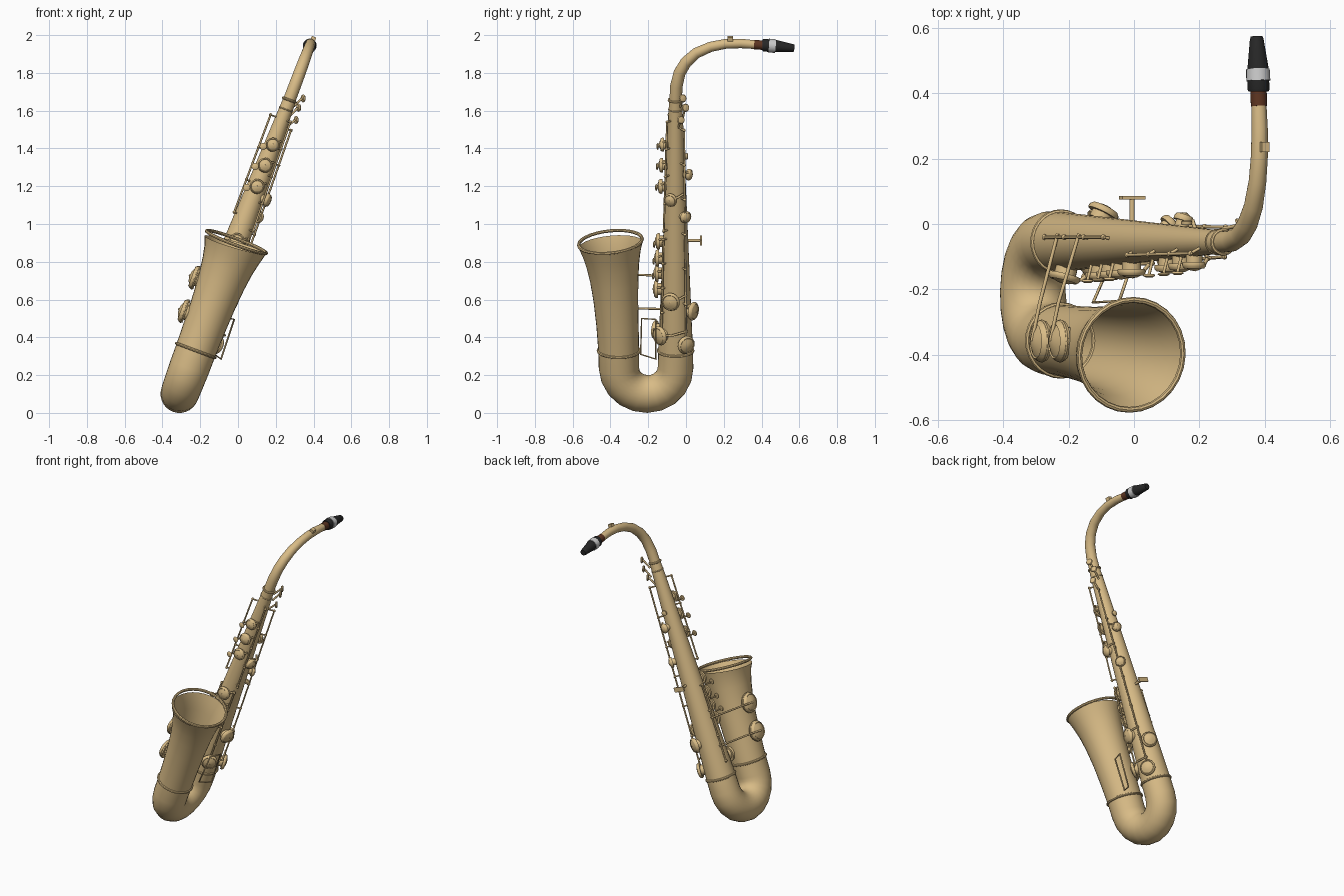
import bpy, bmesh
from math import sin, cos, pi, radians
from mathutils import Vector, Matrix

if "Cube" in bpy.data.objects:
    bpy.data.objects.remove(bpy.data.objects["Cube"])

# Everything is modelled upright (tube along z), then leaned over about y
LEAN = Matrix.Translation((-0.347, 0, 0)) @ Matrix.Rotation(radians(20.5), 4, 'Y')
AXIS_Y = -0.055


def material(name, r, g, b):
    m = bpy.data.materials.new(name)
    m.diffuse_color = (r, g, b, 1)
    m.use_nodes = True
    m.node_tree.nodes["Principled BSDF"].inputs["Base Color"].default_value = m.diffuse_color
    return m


BRASS = material("brass", 0.69, 0.50, 0.24)
BLACK = material("ebonite", 0.02, 0.02, 0.02)
CORK = material("cork", 0.11, 0.035, 0.015)
SILVER = material("silver", 0.65, 0.65, 0.66)


def add(name, data, mat, leaned=True):
    data.materials.append(mat)
    ob = bpy.data.objects.new(name, data)
    bpy.context.collection.objects.link(ob)
    if leaned:
        ob.matrix_world = LEAN
    return ob


def skin(name, rings, mat, caps=(False, False), closed=False):
    bm = bmesh.new()
    rows = [[bm.verts.new(p) for p in ring] for ring in rings]
    pairs = list(zip(rows, rows[1:])) + ([(rows[-1], rows[0])] if closed else [])
    for a, b in pairs:
        for i in range(len(a)):
            j = (i + 1) % len(a)
            bm.faces.new((a[i], a[j], b[j], b[i]))
    if caps[0]:
        bm.faces.new(rows[0][::-1])
    if caps[1]:
        bm.faces.new(rows[-1])
    bmesh.ops.recalc_face_normals(bm, faces=bm.faces)
    me = bpy.data.meshes.new(name)
    bm.to_mesh(me)
    bm.free()
    return add(name, me, mat)


def sweep_rings(path, n=28):
    """Circles along (y, z, radius) points lying in the x = 0 plane."""
    rings = []
    for i, (y, z, r) in enumerate(path):
        a, b = path[max(i - 1, 0)], path[min(i + 1, len(path) - 1)]
        t = Vector((0, b[0] - a[0], b[1] - a[1])).normalized()
        side = Vector((0, -t.z, t.y))
        rings.append([Vector((0, y, z)) + r * (cos(2 * pi * k / n) * Vector((1, 0, 0))
                      + sin(2 * pi * k / n) * side) for k in range(n)])
    return rings


def lathe(name, profile, origin, normal, mat=BRASS, n=20, closed=False):
    """Revolve (radius, height) points about a direction."""
    q = Vector(normal).to_track_quat('Z', 'Y')
    rings = [[Vector(origin) + q @ Vector((r * cos(2 * pi * k / n), r * sin(2 * pi * k / n), h))
              for k in range(n)] for r, h in profile]
    return skin(name, rings, mat, (not closed, not closed), closed)


def band(name, origin, r, thick, normal=(0, 0, 1)):
    prof = [(r + thick * cos(a * pi / 4), thick * sin(a * pi / 4)) for a in range(8)]
    return lathe(name, prof, origin, normal, n=28, closed=True)


def rod(name, points, r=0.005, cyclic=False, leaned=True):
    cu = bpy.data.curves.new(name, 'CURVE')
    cu.dimensions = '3D'
    cu.bevel_depth, cu.bevel_resolution, cu.use_fill_caps = r, 1, True
    sp = cu.splines.new('POLY')
    sp.points.add(len(points) - 1)
    for p, c in zip(sp.points, points):
        p.co = (*c, 1)
    sp.use_cyclic_u = cyclic
    return add(name, cu, BRASS, leaned)


def box(name, centre, size):
    bm = bmesh.new()
    bmesh.ops.create_cube(bm, size=1, matrix=Matrix.Translation(centre) @ Matrix.Diagonal((*size, 1)))
    me = bpy.data.meshes.new(name)
    bm.to_mesh(me)
    bm.free()
    return add(name, me, BRASS)


def body_r(s):
    return 0.092 - (s - 0.35) * 0.0405


def on_body(s, deg, lift=0.0):
    a, R = radians(deg), body_r(s) + lift
    return Vector((R * cos(a), AXIS_Y + R * sin(a), s))


def cup(name, origin, normal, r, h=0.022):
    lathe(name, [(r * .7, -h), (r * .7, 0), (r, 0), (r * 1.04, h * .3), (r, h * .6),
                 (r * .86, h * .9), (r * .8, h * .8), (r * .4, h * 1.15), (r * .08, h * 1.25)],
          origin, normal)


# Conical body, bow and flared bell as one swept tube, open at the mouth
path = [(AXIS_Y, s, body_r(s)) for s in (1.77, 1.4, 1.0, 0.65, 0.35)]
for i in range(11):
    a = -pi * i / 10
    path.append((-0.205 + 0.15 * cos(a), 0.257 + 0.15 * sin(a), 0.094 + 0.0013 * i))
path += [(-0.356, 0.35, 0.108), (-0.363, 0.5, 0.112), (-0.371, 0.63, 0.118), (-0.379, 0.74, 0.127),
         (-0.387, 0.83, 0.139), (-0.394, 0.9, 0.154), (-0.399, 0.95, 0.170)]
rings = sweep_rings(path)
for p in rings[-1]:
    p.z += p.x * 0.07
skin("body_and_bell", rings, BRASS, (True, False))
band("bell_rim", (0, -0.4, 0.966), 0.169, 0.009, (0, -0.1, 1))
band("bell_band", (0, -0.356, 0.352), 0.109, 0.008)
band("body_band", (0, AXIS_Y, 0.352), 0.092, 0.008)
band("neck_receiver", (0, AXIS_Y, 1.768), 0.035, 0.007)
band("neck_receiver_lower", (0, AXIS_Y, 1.715), 0.036, 0.004)

# Neck, cork, mouthpiece and ligature
neck = [(-.055, 1.762, .033), (-.051, 1.847, .033), (-.034, 1.922, .032), (0, 1.982, .031),
        (.055, 2.034, .029), (.13, 2.069, .027), (.21, 2.086, .026), (.29, 2.088, .025), (.37, 2.081, .023)]
skin("neck", sweep_rings(neck), BRASS, (True, True))
skin("neck_cork", sweep_rings([(.36, 2.082, .025), (.42, 2.077, .025)]), CORK, (True, True))
skin("mouthpiece", sweep_rings([(.405, 2.078, .031), (.412, 2.078, .034), (.48, 2.073, .032),
                                (.565, 2.062, .021), (.573, 2.061, .018)]), BLACK, (True, True))
skin("ligature", sweep_rings([(.438, 2.076, .037), (.474, 2.073, .036)]), SILVER, (True, True))
box("neck_octave_key", (0.005, 0.235, 2.117), (0.025, 0.03, 0.022))

# Key cups round the body: height, angle about the tube, radius
for i, (s, deg, r) in enumerate([
        (1.516, -90, .036), (1.40, -90, .038), (1.28, -90, .038),
        (0.97, -90, .042), (0.875, -90, .044), (0.79, -90, .044), (0.70, -90, .046), (0.46, -105, .048),
        (0.664, -15, .048), (0.462, -50, .05), (0.42, 30, .048), (0.593, 62, .048),
        (1.23, -20, .035), (1.13, 40, .032), (1.356, 70, .030)]):
    a = radians(deg)
    cup(f"key_cup_{i}", on_body(s, deg, 0.016), (cos(a), sin(a), 0), r)
    side = 38 if deg > -60 else -55
    if abs(deg - side) > 10:
        rod(f"key_arm_{i}", [on_body(s, deg, 0.04), on_body(s + .02, (deg + side) / 2, 0.03),
                             on_body(s + .03, side, 0.016)], 0.006)

# Finger pearls beside the front stack
for i, s in enumerate((1.49, 1.375, 1.255, 0.93, 0.835, 0.75)):
    base = on_body(s, -125, 0.01)
    tip = base + Vector((-0.012, -0.045, 0))
    rod(f"pearl_stem_{i}", [base, tip], 0.005)
    lathe(f"finger_pearl_{i}", [(.016, 0), (.019, .005), (.01, .01)], tip, (0, -1, 0), n=14)

# Two large bell keys with arms back to the body
for i, (s, x) in enumerate(((0.713, -0.127), (0.527, -0.118))):
    cup(f"bell_key_{i}", (x, -0.358, s), (-1, 0, 0), 0.062, 0.034)
    band(f"bell_key_ring_{i}", (x - 0.01, -0.358, s), 0.06, 0.006, (-1, 0, 0))
    rod(f"bell_key_arm_{i}", [(x - 0.042, -0.358, s), (x - 0.02, -0.24, s + .012),
                              (-0.085, -0.03, s + .025)], 0.006)

# Long hinge rods held by posts
rods = {"left": ((-0.066, -0.095, 1.11), (-0.066, -0.09, 1.66), 4),
        "right": ((0.088, 0.0, 0.45), (0.064, -0.01, 1.62), 7),
        "front": ((0.062, -0.118, 1.05), (0.045, -0.1, 1.66), 5),
        "lower": ((0.062, -0.13, 0.45), (0.056, -0.12, 1.0), 5),
        "bell_side": ((-0.09, -0.04, 0.45), (-0.085, -0.04, 0.95), 4)}
for name, (a, b, n) in rods.items():
    a, b = Vector(a), Vector(b)
    rod(f"hinge_rod_{name}", [a, b], 0.0055)
    for k in range(n):
        p = a.lerp(b, k / (n - 1))
        rod(f"post_{name}_{k}", [p, p.lerp(Vector((0, AXIS_Y, p.z)), 0.45)], 0.005)
        lathe(f"post_ball_{name}_{k}", [(.004, -.009), (.009, 0), (.004, .009)], p, (0, 0, 1), n=8)

# Palm keys near the top
for i, (s, y, x) in enumerate(((1.81, -0.02, .06), (1.755, -0.005, .055), (1.69, -0.03, .065))):
    s -= 0.01
    lathe(f"palm_key_{i}", [(.018, 0), (.022, .006), (.018, .012), (.006, .014)],
          (x, y, s), (0.8, 0.4, 0.3), n=14)
    rod(f"palm_arm_{i}", [(x, y, s), (0.03, y - 0.01, s - 0.06)], 0.006)

# Thumb hook and thumb rest on the back
rod("thumb_hook_post", [(0, 0.0, 0.975), (0, 0.08, 0.975)], 0.008)
box("thumb_hook_plate", (0, 0.08, 0.975), (0.075, 0.01, 0.03))
lathe("thumb_rest", [(.016, 0), (.018, .01), (.01, .014)], on_body(1.45, 90, 0.005), (0, 1, 0), n=14)

# Wire key guard between bell and body
rod("key_guard", [(-.045, -.235, .5), (-.02, -.16, .495), (-.09, -.16, .285), (-.125, -.24, .31)],
    0.005, True, False)

# Smooth shading with crisp edges
bpy.ops.object.select_all(action='DESELECT')
for ob in bpy.data.objects:
    if ob.type == 'MESH':
        ob.select_set(True)
        bpy.context.view_layer.objects.active = ob
bpy.ops.object.shade_smooth_by_angle(angle=radians(40))
